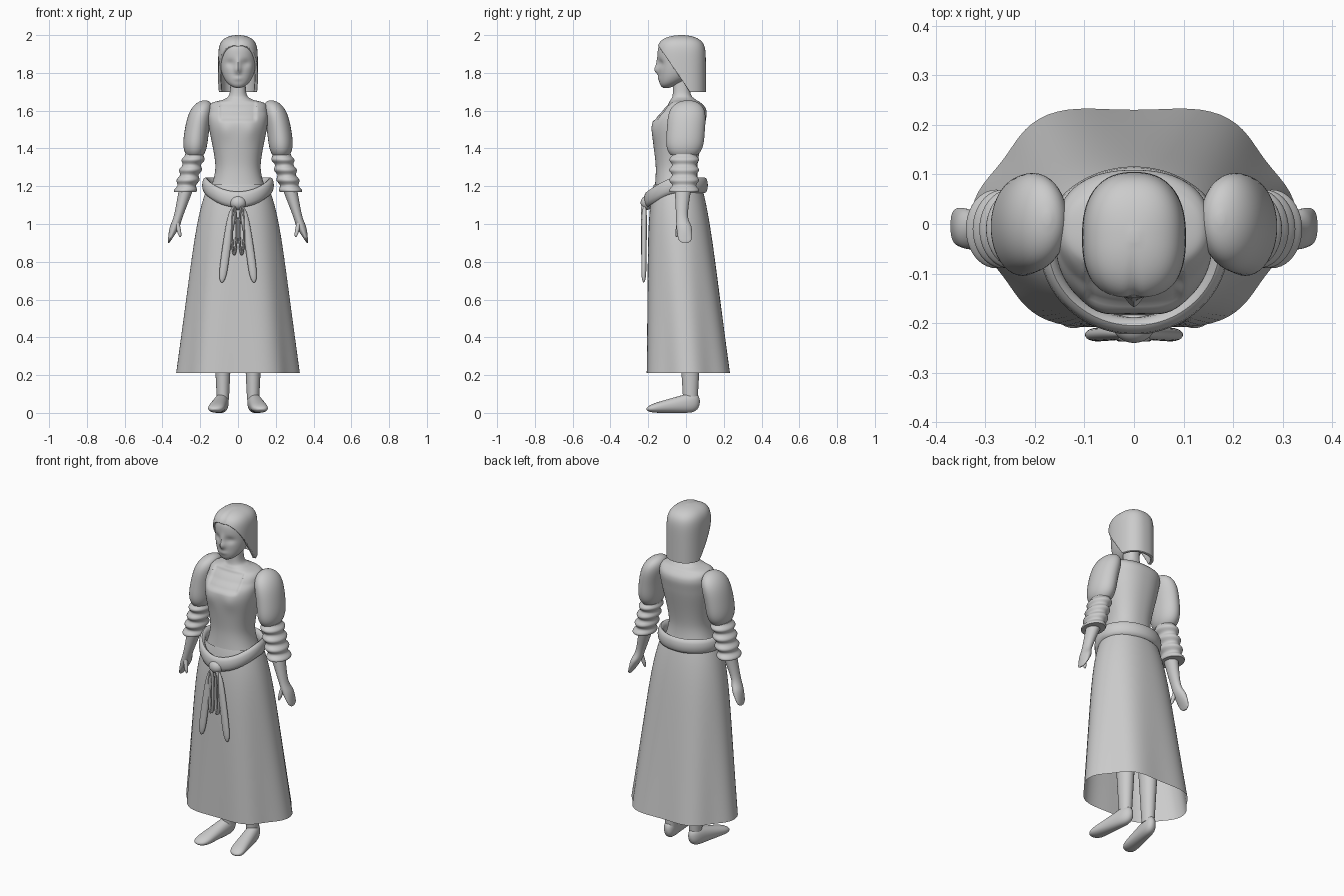
import bpy, bmesh, math
from mathutils import Vector

if "Cube" in bpy.data.objects:
    bpy.data.objects.remove(bpy.data.objects["Cube"], do_unlink=True)

# One plain clay colour
clay_colour = (0.6, 0.6, 0.6, 1)
clay = bpy.data.materials.new("clay_grey")
clay.use_nodes = True
clay.diffuse_color = clay_colour
clay.node_tree.nodes["Principled BSDF"].inputs["Base Color"].default_value = clay_colour


def finish(name, bm):
    bmesh.ops.recalc_face_normals(bm, faces=bm.faces)
    mesh = bpy.data.meshes.new(name)
    bm.to_mesh(mesh)
    bm.free()
    part = bpy.data.objects.new(name, mesh)
    bpy.context.collection.objects.link(part)
    mesh.materials.append(clay)
    bpy.ops.object.select_all(action='DESELECT')
    part.select_set(True)
    bpy.context.view_layer.objects.active = part
    bpy.ops.object.shade_smooth_by_angle(angle=math.radians(50))
    return part


def bump(value, centre, width):
    return math.exp(-((value - centre) / width) ** 2)


def step(value, low, high):
    t = min(max((value - low) / (high - low), 0), 1)
    return t * t * (3 - 2 * t)


def dome(g, power):
    """Rounded profile: one in the middle, closing towards g = -1 and g = 1."""
    return max(0.1, math.sqrt(max(0, 1 - abs(g) ** power)))


def rule(section, count=28):
    """Sections from a rule, packed closer together at both ends."""
    return [section((1 - math.cos(math.pi * i / count)) / 2) for i in range(count + 1)]


def spline(rows, steps=8):
    """Sections from a smooth curve through a few rows."""
    sections = []
    for i in range(len(rows) - 1):
        around = rows[max(i - 1, 0)], rows[i], rows[i + 1], rows[min(i + 2, len(rows) - 1)]
        for k in range(steps):
            t = k / steps
            sections.append([q + t * ((r - p) + t * (2 * p - 5 * q + 4 * r - s
                                                     + t * (3 * (q - r) + s - p))) / 2
                             for p, q, r, s in zip(*around)])
    return sections + [rows[-1]]


def skin(rings, closed=False, caps=True):
    bm = bmesh.new()
    loops = [[bm.verts.new(p) for p in ring] for ring in rings]
    count = len(loops[0])
    pairs = list(zip(loops, loops[1:]))
    if closed:
        pairs.append((loops[-1], loops[0]))
    for a, b in pairs:
        for j in range(count):
            k = (j + 1) % count
            bm.faces.new((a[j], a[k], b[k], b[j]))
    if caps and not closed:
        bm.faces.new(loops[0])
        bm.faces.new(loops[-1])
    return bm


def loft(sections, sides=40, square=2.0, mirror=1, lying=False, shape=None, caps=True):
    """Each section: position along, centre x, half width, low and high limit across."""
    def rounded(v):
        return math.copysign(abs(v) ** (2 / square), v)

    rings = []
    for along, centre, half, low, high in sections:
        ring = []
        for j in range(sides):
            turn = math.tau * j / sides
            x = mirror * (centre + half * rounded(math.cos(turn)))
            across = (low + high) / 2 + (high - low) / 2 * rounded(math.sin(turn))
            p = Vector((x, along, across) if lying else (x, across, along))
            if shape:
                shape(p, turn)
            ring.append(p)
        rings.append(ring)
    return skin(rings, caps=caps)


def band(path, up, wide, thick, sides=12):
    """Closed soft band along a path; up is the direction of its width."""
    rings = []
    for i, p in enumerate(path):
        out = (path[(i + 1) % len(path)] - path[i - 1]).cross(up).normalized()
        turns = [math.tau * j / sides for j in range(sides)]
        rings.append([p + out * thick * math.cos(a) + up * wide * math.sin(a) for a in turns])
    return skin(rings, closed=True)


# Skirt, with folds deepening towards the hem
def skirt_section(f):
    tuck = f ** 8
    return (0.21 + f, 0, 0.315 - 0.12 * f - 0.04 * tuck,
            0.015 * f + 0.03 * tuck - 0.215, 0.24 - 0.14 * f - 0.02 * tuck)


def folds(p, turn):
    swell = 1 + 0.04 * (1.2 - p.z) * math.cos(6 * turn)
    p.x *= swell
    p.y *= swell


finish("skirt", loft(rule(skirt_section), sides=96, square=2.2, shape=folds, caps=False))


# Torso with a square neckline pressed into the chest
def neckline(p, turn):
    if p.y < 0:
        opening = step(p.z, 1.54, 1.56) * (1 - step(p.z, 1.63, 1.66))
        p.y += 0.012 * opening * (1 - step(abs(p.x), 0.088, 0.1))
        p.y -= 0.008 * bump(abs(p.x), 0.07, 0.04) * bump(p.z, 1.5, 0.05)


torso = [(1.15, 0, 0.16, -0.17, 0.08), (1.3, 0, 0.12, -0.16, 0.06),
         (1.52, 0, 0.155, -0.18, 0.1), (1.6, 0, 0.157, -0.135, 0.108),
         (1.64, 0, 0.14, -0.1, 0.08), (1.66, 0, 0.075, -0.08, 0.05),
         (1.69, 0, 0.045, -0.07, 0.025), (1.78, 0, 0.04, -0.07, 0.02)]
finish("torso", loft(spline(torso, 12), sides=96, square=2.3, shape=neckline))


# Head with brow, nose, lips and eye hollows
def head_section(f):
    crown = f ** 12
    return (1.72 + 0.25 * f, 0, 0.097 * dome(1 - f / 0.7, 2.5) * (1 - crown / 2),
            0.02 * (1 - f) ** 20 + 0.04 * crown - 0.14 - 0.015 * f,
            0.08 - 0.17 * (1 - f) ** 4 - 0.05 * crown)


def face(p, turn):
    if p.y < -0.06:
        side = abs(p.x)
        p.y -= 0.02 * bump(side, 0, 0.016) * bump(p.z, 1.815, 0.022)
        p.y -= 0.009 * bump(side, 0, 0.014) * bump(p.z, 1.85, 0.03)
        p.y -= 0.006 * bump(side, 0, 0.025) * bump(p.z, 1.77, 0.012)
        p.y += 0.011 * bump(side, 0.042, 0.024) * bump(p.z, 1.85, 0.02)


finish("head", loft(rule(head_section, 48), sides=72, square=2.1, shape=face))


# Bobbed hair shell, parted in the middle and cut back from the face
def hair_section(f):
    full = dome(f, 10)
    return 1.7 + 0.3 * f, 0, 0.105 * full, -0.027 - 0.132 * full, 0.132 * full - 0.027


def parting(p, turn):
    p.y += 0.008 * bump(p.x, 0, 0.012) * step(-p.y, 0, 0.1)


hair = loft(rule(hair_section, 40), sides=72, square=2.4, shape=parting)
bottom = min(hair.faces, key=lambda f: f.calc_center_median().z)
bmesh.ops.delete(hair, geom=[bottom], context='FACES_ONLY')
bmesh.ops.bisect_plane(hair, geom=hair.verts[:] + hair.edges[:] + hair.faces[:],
                       plane_co=(0, 0, 1.73), plane_no=(0, -0.8, -0.55), clear_outer=True)
shell = finish("hair", hair).modifiers.new("thickness", 'SOLIDIFY')
shell.thickness = 0.016


# Sections for the paired parts
def puff_section(f):
    full = 0.065 * dome(1.85 * f - 0.85, 4)
    lean = 0.02 * f - 0.01
    return 1.365 + 0.29 * f, 0.228 - 0.053 * f * f, full, lean - 1.55 * full, lean + 1.55 * full


def roll_section(f):
    full = 0.055 + 0.006 * math.cos(math.tau * (f - 0.04) / 0.27)
    return 1.17 + 0.2 * f, 0.28 - 0.05 * f, full, -0.01 - 1.3 * full, 1.3 * full - 0.01


def thumb_section(f):
    full = 0.012 * dome(1 - f, 4)
    back = 0.015 * f - 0.05
    return 0.93 + 0.09 * f, 0.305 + 0.02 * f, full, back - full, back + full


def leg_section(f):
    full = 0.032 + 0.03 * f
    return 0.07 + 0.6 * f, 0.08, full, 0.023 - 1.2 * full, 0.023 + 1.2 * full


def foot_section(f):
    full = dome(2 * f - 1, 6)
    middle = 0.06 - 0.04 * f
    return (0.073 - 0.283 * f, 0.078 + 0.044 * f, (0.035 + 0.012 * f) * full,
            middle * (1 - full), middle * (1 + full))


def tail_section(f):
    full = dome(2 * f - 1, 6)
    front = 0.22 + 0.004 * f
    return (1.1 - 0.41 * f, 0.015 + 0.07 * f ** 0.7, 0.022 * full,
            -front - 0.014 * full, 0.014 * full - front)


forearm = [(1.2, 0.27, 0.04, -0.06, 0.03), (1.05, 0.313, 0.025, -0.053, 0.01),
           (0.98, 0.337, 0.025, -0.05, 0.03), (0.92, 0.36, 0.01, -0.04, 0.03),
           (0.9, 0.367, 0.003, -0.02, 0.01)]

for label, side in (("left", 1), ("right", -1)):
    for part, sections in (("puff_sleeve", rule(puff_section)),
                           ("sleeve_roll", rule(roll_section, 40)),
                           ("forearm_and_hand", spline(forearm)),
                           ("thumb", rule(thumb_section, 12)),
                           ("leg", rule(leg_section, 12)),
                           ("sash_tail", rule(tail_section))):
        finish(label + "_" + part, loft(sections, mirror=side))
    finish(label + "_foot", loft(rule(foot_section), square=2.2, mirror=side, lying=True))
    # Bow loop hanging from the knot
    loop = [Vector((side * (0.02 + 0.012 * math.sin(a)), -0.224, 0.965 + 0.125 * math.cos(a)))
            for a in (math.tau * i / 48 for i in range(48))]
    finish(label + "_bow_loop", band(loop, Vector((0, 1, 0)), 0.013, 0.006))

# Sash wrapping the hips and dipping at the front
sash = []
for i in range(96):
    turn = math.tau * i / 96
    dip = max(0, -math.sin(turn))
    sash.append(Vector((0.172 * math.cos(turn), (0.148 + 0.007 * dip) * math.sin(turn) - 0.05,
                        1.205 - 0.075 * dip ** 1.6)))
finish("sash", band(sash, Vector((0, 0, 1)), 0.042, 0.018))


def knot_section(f):
    full = dome(2 * f - 1, 2)
    return 1.075 + 0.075 * f, 0, 0.042 * full, -0.205 - 0.035 * full, 0.035 * full - 0.205


finish("sash_knot", loft(rule(knot_section)))
